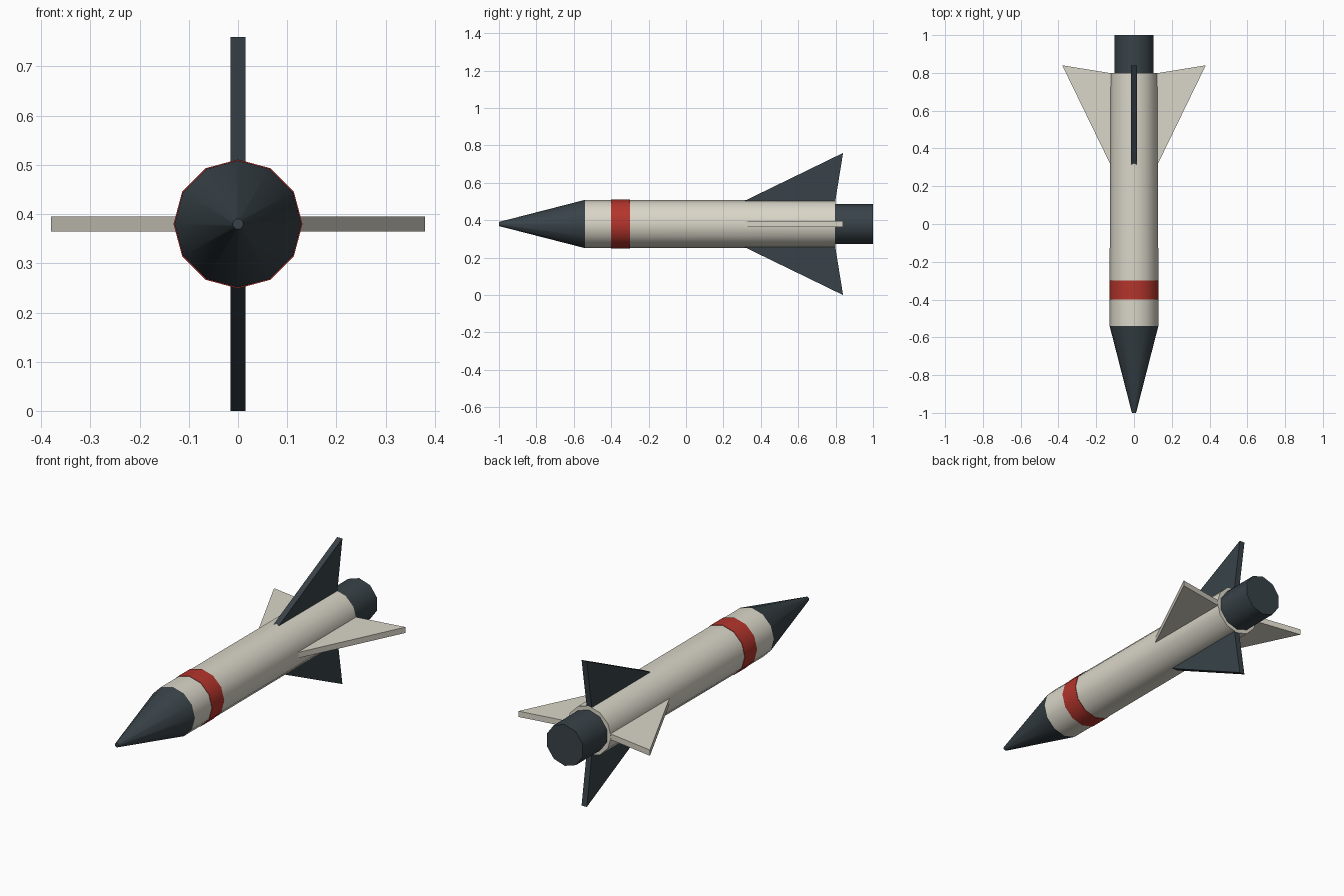
import bpy, bmesh
from math import sin, cos, pi, radians
from mathutils import Matrix

if "Cube" in bpy.data.objects:
    bpy.data.objects.remove(bpy.data.objects["Cube"])

CZ = 0.38  # height of the rocket axis


def material(name, rgb):
    m = bpy.data.materials.new(name)
    m.diffuse_color = (*rgb, 1)
    m.use_nodes = True
    m.node_tree.nodes["Principled BSDF"].inputs["Base Color"].default_value = m.diffuse_color
    return m


CREAM = material("cream", (0.70, 0.67, 0.58))
DARK = material("dark_grey", (0.04, 0.055, 0.065))
RED = material("red", (0.45, 0.035, 0.025))


def finish(bm, name, mat, smooth=False):
    bmesh.ops.recalc_face_normals(bm, faces=bm.faces)
    me = bpy.data.meshes.new(name)
    bm.to_mesh(me)
    bm.free()
    me.materials.append(mat)
    ob = bpy.data.objects.new(name, me)
    bpy.context.collection.objects.link(ob)
    if smooth:
        bpy.ops.object.select_all(action='DESELECT')
        ob.select_set(True)
        bpy.context.view_layer.objects.active = ob
        bpy.ops.object.shade_smooth_by_angle(angle=radians(40))
    return ob


def tube(name, stations, sides, mat):
    """Capped loft along y through (y, radius) stations, one vertex straight up."""
    bm = bmesh.new()
    rings = [[bm.verts.new((r * sin(2 * pi * i / sides), y, CZ + r * cos(2 * pi * i / sides)))
              for i in range(sides)] for y, r in stations]
    for a, b in zip(rings, rings[1:]):
        for i in range(sides):
            j = (i + 1) % sides
            bm.faces.new((a[i], a[j], b[j], b[i]))
    bm.faces.new(rings[0])
    bm.faces.new(rings[-1])
    return finish(bm, name, mat, True)


def fin(name, turn, mat):
    """Flat swept plate rooted inside the body, turned about the axis."""
    bm = bmesh.new()
    outline = [(0.295, 0.115), (0.84, 0.38), (0.797, 0.115)]
    face = bm.faces.new([bm.verts.new((-0.015, y, r)) for y, r in outline])
    ext = bmesh.ops.extrude_face_region(bm, geom=[face])
    bmesh.ops.translate(bm, vec=(0.03, 0, 0),
                        verts=[v for v in ext["geom"] if isinstance(v, bmesh.types.BMVert)])
    bm.transform(Matrix.Translation((0, 0, CZ)) @ Matrix.Rotation(turn, 4, 'Y'))
    return finish(bm, name, mat)


# Fuselage, nose, painted band and exhaust
tube("body", [(-0.54, 0.129), (0.80, 0.127)], 12, CREAM)
tube("nose_cone", [(-1.0, 0.011), (-0.54, 0.129)], 12, DARK)
tube("red_band", [(-0.40, 0.131), (-0.30, 0.131)], 12, RED)
tube("exhaust_nozzle", [(0.79, 0.108), (1.0, 0.108)], 10, DARK)

# Four tail fins: dark vertical pair, cream horizontal pair
for k, side in enumerate(("top", "right", "bottom", "left")):
    fin(side + "_fin", k * pi / 2, CREAM if k % 2 else DARK)
